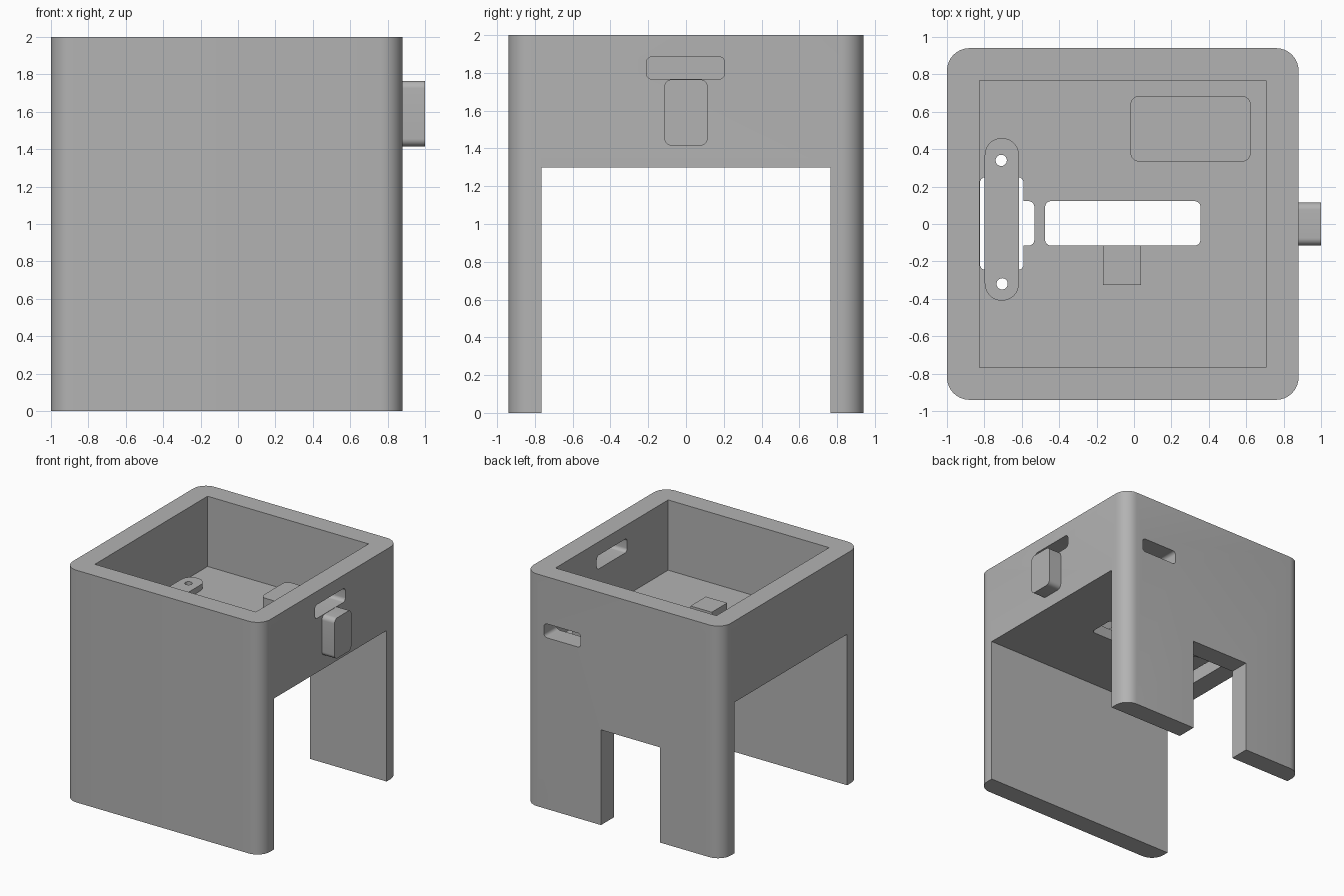
import bpy, bmesh, math
from mathutils import Vector

cube = bpy.data.objects.get("Cube")
if cube:
    bpy.data.objects.remove(cube, do_unlink=True)

grey = bpy.data.materials.new("plain_grey")
grey.use_nodes = True
COLOUR = (0.45, 0.45, 0.45, 1)
grey.diffuse_color = COLOUR
grey.node_tree.nodes["Principled BSDF"].inputs["Base Color"].default_value = COLOUR


def rounded_rect(u0, u1, v0, v1, r, steps=8):
    """Outline of a rectangle with rounded corners, anticlockwise."""
    if r == 0:
        return [(u0, v0), (u1, v0), (u1, v1), (u0, v1)]
    centres = [(u1 - r, v1 - r), (u0 + r, v1 - r), (u0 + r, v0 + r), (u1 - r, v0 + r)]
    points = []
    for i, (cu, cv) in enumerate(centres):
        for k in range(steps + 1):
            a = math.pi / 2 * (i + k / steps)
            points.append((cu + r * math.cos(a), cv + r * math.sin(a)))
    return points


def prism(name, axis, u, v, span, r=0):
    """Extrude a rounded rectangle along an axis; u and v follow x, y, z order."""
    place = {"x": lambda p, w: (w, p[0], p[1]),
             "y": lambda p, w: (p[0], w, p[1]),
             "z": lambda p, w: (p[0], p[1], w)}[axis]
    outline = rounded_rect(*u, *v, r)
    bm = bmesh.new()
    face = bm.faces.new([bm.verts.new(place(p, span[0])) for p in outline])
    top = bmesh.ops.extrude_face_region(bm, geom=[face])["geom"]
    move = Vector(place((0, 0), span[1] - span[0]))
    bmesh.ops.translate(bm, vec=move, verts=[g for g in top if isinstance(g, bmesh.types.BMVert)])
    bmesh.ops.recalc_face_normals(bm, faces=bm.faces)
    mesh = bpy.data.meshes.new(name)
    bm.to_mesh(mesh)
    bm.free()
    mesh.materials.append(grey)
    obj = bpy.data.objects.new(name, mesh)
    bpy.context.collection.objects.link(obj)
    return obj


def cut(target, cutters):
    """Subtract the cutters, then discard them."""
    for c in cutters:
        mod = target.modifiers.new("cut", "BOOLEAN")
        mod.operation = "DIFFERENCE"
        mod.solver = "EXACT"
        mod.object = c
    graph = bpy.context.evaluated_depsgraph_get()
    mesh = bpy.data.meshes.new_from_object(target.evaluated_get(graph))
    target.modifiers.clear()
    target.data = mesh
    for c in cutters:
        bpy.data.objects.remove(c, do_unlink=True)


FLOOR = 1.395
HOLES = [(-0.71, 0.34), (-0.705, -0.32)]


def screw_holes():
    return [prism("screw_cutter", "z", (x - 0.03, x + 0.03), (y - 0.03, y + 0.03),
                  (1.2, 1.6), 0.0299) for x, y in HOLES]


# Housing: rounded block with an open tray above and a tunnel below
housing = prism("housing", "z", (-1, 0.88), (-0.94, 0.94), (0, 2), 0.12)
through = (1.2, 1.5)
cut(housing, [
    prism("tray_cutter", "z", (-0.827, 0.707), (-0.767, 0.767), (FLOOR, 2.2)),
    prism("tunnel_cutter", "x", (-0.765, 0.765), (-0.2, 1.3), (-1.2, 1.2)),
    prism("back_notch_cutter", "y", (-0.41, 0.152), (-0.2, 0.82), (0.6, 1.2)),
    prism("back_slot_cutter", "y", (0.345, 0.695), (1.475, 1.595), (0.7, 1.2), 0.03),
    prism("side_slot_cutter", "x", (-0.21, 0.205), (1.767, 1.885), (0.6, 1.2), 0.03),
    # Floor openings
    prism("long_slot_cutter", "z", (-0.475, 0.355), (-0.115, 0.122), through, 0.03),
    prism("wide_slot_cutter", "z", (-0.824, -0.59), (-0.245, 0.25), through, 0.03),
    prism("short_slot_cutter", "z", (-0.7, -0.533), (-0.115, 0.122), through, 0.03),
] + screw_holes())

# Strap bridging the floor opening
strap = prism("strap", "z", (-0.798, -0.615), (-0.41, 0.46), (FLOOR, 1.445), 0.0914)
cut(strap, screw_holes())

# Raised pads on the tray floor and the peg under the side slot
large_pad = prism("large_pad", "z", (-0.02, 0.625), (0.333, 0.685), (FLOOR, 1.515), 0.05)
small_pad = prism("small_pad", "z", (-0.165, 0.038), (-0.325, -0.115), (FLOOR, 1.515))
peg = prism("side_peg", "x", (-0.115, 0.115), (1.415, 1.765), (0.88, 1.0), 0.04)

# Smooth the rounded edges, keep the corners sharp
bpy.ops.object.select_all(action="DESELECT")
for obj in (housing, strap, large_pad, small_pad, peg):
    obj.select_set(True)
bpy.context.view_layer.objects.active = housing
bpy.ops.object.shade_smooth_by_angle(angle=math.radians(30))
